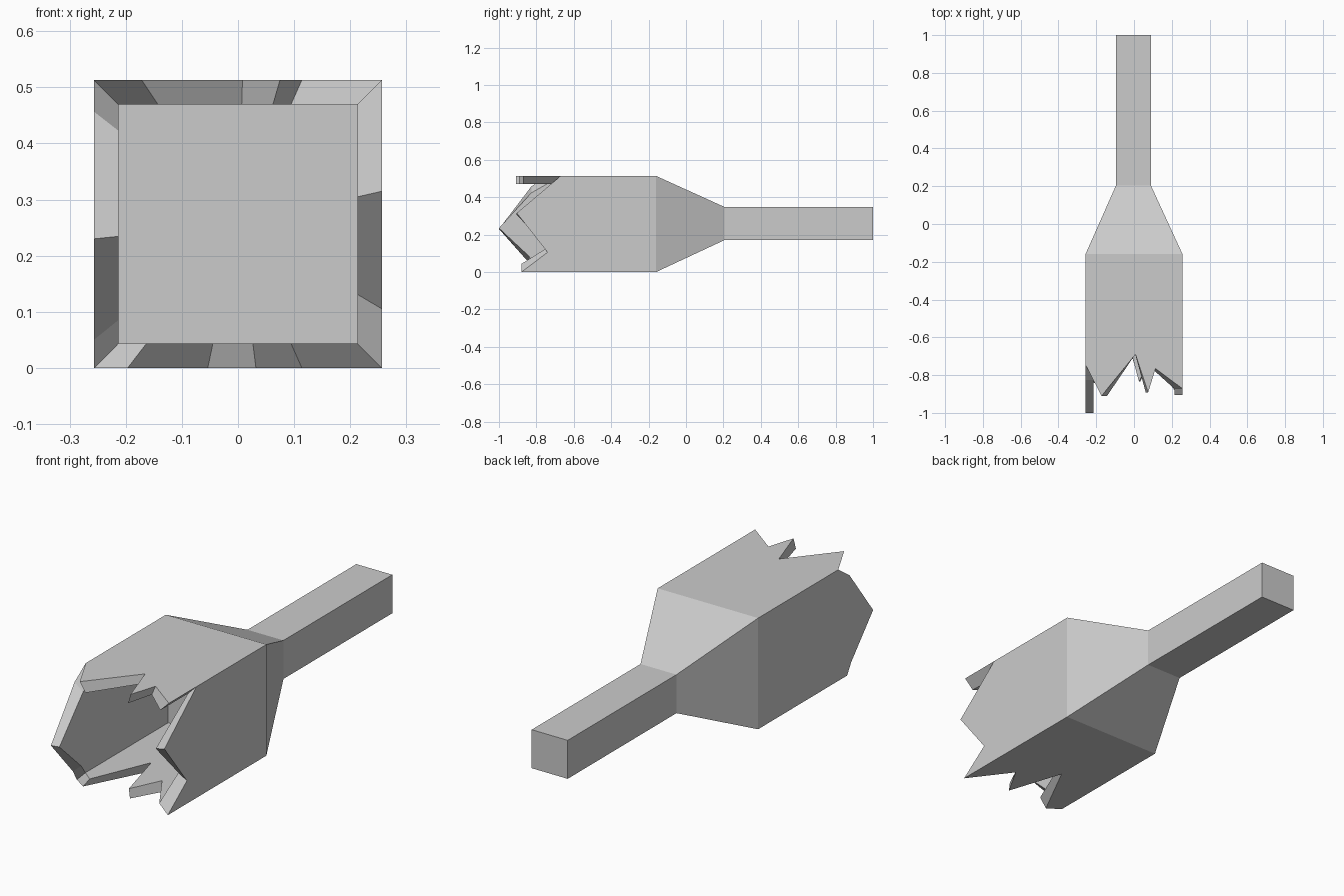
import bpy, bmesh
from mathutils import Vector

if "Cube" in bpy.data.objects:
    bpy.data.objects.remove(bpy.data.objects["Cube"])

H = 0.257            # half width of the square body
MID = 0.2565         # height of the bottle axis
INNER = 0.83         # inner wall scale about the axis
SHOULDER_Y, CAVITY_Y = -0.16, -0.205

# Jagged rim of each wall: (position along wall, y), going round the opening
top = [(-H, -.745), (-.172, -.91), (.008, -.69), (.075, -.892), (.114, -.765), (H, -.872)]
right = [(H, -.67), (.315 - MID, -.905), (.105 - MID, -.74), (-H, -.88)]
bottom = [(H, -.88), (.114, -.69), (.032, -.835), (-.054, -.57), (-.197, -.85), (-H, -.81)]
left = [(-H, -.81), (.05 - MID, -.84), (.23 - MID, -1.0), (.457 - MID, -.827), (H, -.745)]
walls = [
    [Vector((a, y, H)) for a, y in top],
    [Vector((H, y, a)) for a, y in right],
    [Vector((a, y, -H)) for a, y in bottom],
    [Vector((-H, y, a)) for a, y in left],
]

bm = bmesh.new()


def place(p, scale=1.0, y=None):
    """Vertex from an axis-centred point, optionally scaled in x/z."""
    return bm.verts.new((p.x * scale, p.y if y is None else y, p.z * scale + MID))


def square(cx, cz, hx, hz, y):
    return [bm.verts.new((cx + sx * hx, y, cz + sz * hz))
            for sx, sz in ((-1, 1), (1, 1), (1, -1), (-1, -1))]


def bridge(a, b):
    for i in range(4):
        j = (i + 1) % 4
        bm.faces.new((a[i], a[j], b[j], b[i]))


# Body, shoulder and neck rings
body = square(0, MID, H, H, SHOULDER_Y)
neck_base = square(-.003, .259, .092, .089, .205)
neck_end = square(-.003, .259, .092, .089, 1.0)
bridge(body, neck_base)
bridge(neck_base, neck_end)
bm.faces.new(neck_end)

# Cavity floor
floor = square(0, MID, H * INNER, H * INNER, CAVITY_Y)
bm.faces.new(floor)

# Outer and inner skins of the broken walls
outer, inner = [], []
for i, wall in enumerate(walls):
    j = (i + 1) % 4
    o = [place(p) for p in wall]
    n = [place(p, INNER) for p in wall]
    bm.faces.new([body[j], body[i]] + o)
    bm.faces.new([floor[j], floor[i]] + n)
    outer += o
    inner += n

# Broken rim joining the two skins, including exposed corner mitres
for i in range(len(outer)):
    j = (i + 1) % len(outer)
    bm.faces.new((outer[i], outer[j], inner[j], inner[i]))

bmesh.ops.remove_doubles(bm, verts=bm.verts, dist=1e-5)
bmesh.ops.recalc_face_normals(bm, faces=bm.faces)
bmesh.ops.triangulate(bm, faces=[f for f in bm.faces if len(f.verts) > 4])

mesh = bpy.data.meshes.new("broken_bottle")
bm.to_mesh(mesh)
bm.free()
bpy.context.collection.objects.link(bpy.data.objects.new("broken_bottle", mesh))
